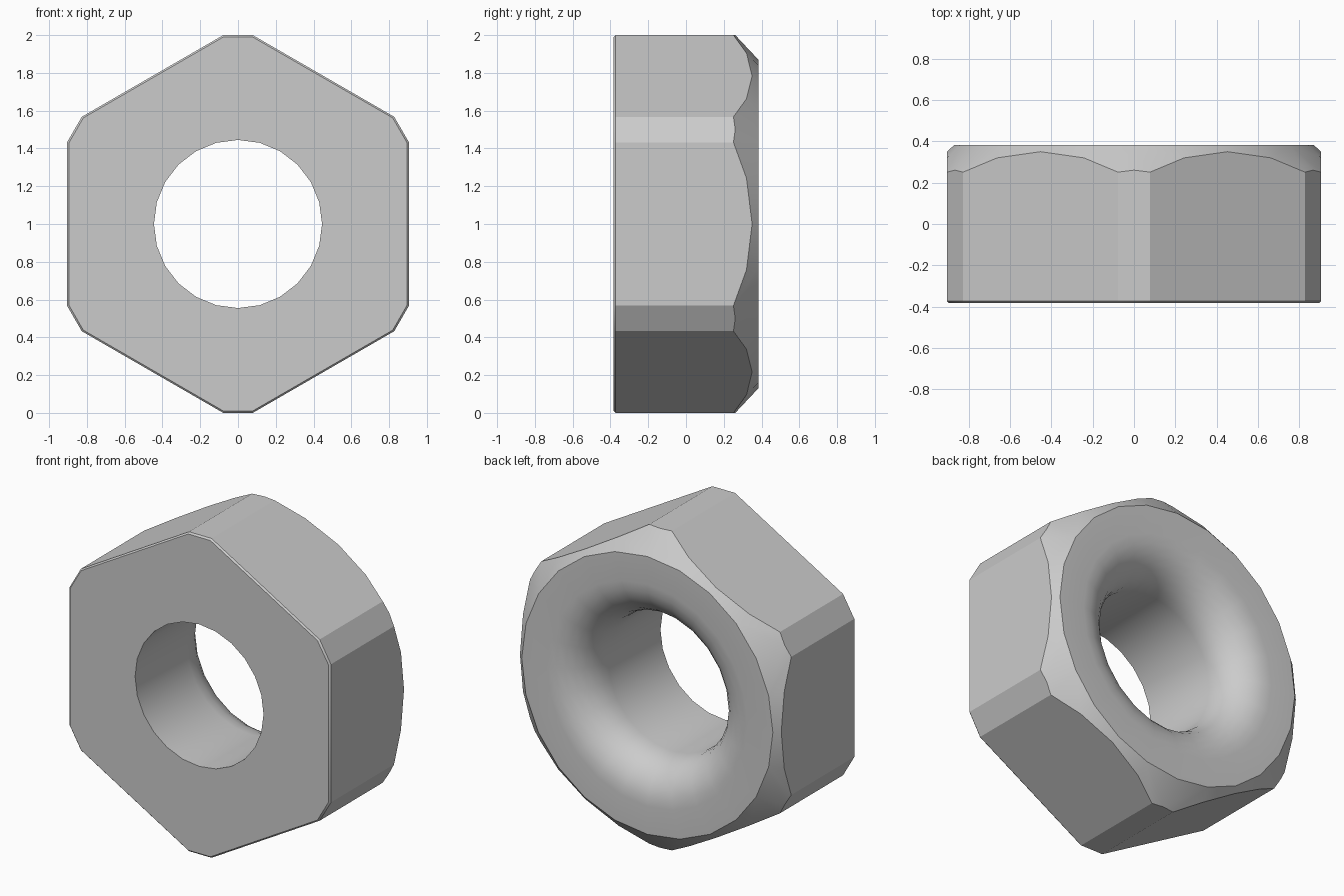
import bpy
import bmesh
import math

if "Cube" in bpy.data.objects:
    bpy.data.objects.remove(bpy.data.objects["Cube"], do_unlink=True)

SIDES = 24           # segments around the bore
HALF = 0.383         # half thickness
BORE = 0.445         # bore radius
FILLET = 0.25        # rounded mouth at the back
RIM = 0.87           # radius of the flat back face

steel = bpy.data.materials.new("plain grey")
steel.use_nodes = True
grey = (0.6, 0.6, 0.6, 1)
steel.diffuse_color = grey
steel.node_tree.nodes["Principled BSDF"].inputs["Base Color"].default_value = grey


def make_object(name, bm):
    bmesh.ops.recalc_face_normals(bm, faces=bm.faces)
    mesh = bpy.data.meshes.new(name)
    bm.to_mesh(mesh)
    bm.free()
    mesh.materials.append(steel)
    obj = bpy.data.objects.new(name, mesh)
    bpy.context.collection.objects.link(obj)
    return obj


def bridge(bm, a, b):
    for i in range(len(a)):
        j = (i + 1) % len(a)
        bm.faces.new((a[i], a[j], b[j], b[i]))


def hex_prism():
    """Hexagon with clipped corners and a thin front edge chamfer."""
    outline = []
    for k in range(6):
        angle = math.radians(90 + 60 * k)
        for side in (-1, 1):
            t = angle + side * math.atan(0.078)
            r = math.hypot(1, 0.078)
            outline.append((r * math.cos(t), r * math.sin(t)))
    bm = bmesh.new()
    rings = [[bm.verts.new((x * s, y, 1 + z * s)) for x, z in outline]
             for y, s in ((-HALF, 0.99), (-HALF + 0.01, 1), (HALF + 0.2, 1))]
    for a, b in zip(rings, rings[1:]):
        bridge(bm, a, b)
    bm.faces.new(rings[0])
    bm.faces.new(rings[-1])
    return make_object("hex_nut", bm)


def turned_ring():
    """Lathed ring: bore, rounded mouth, back face and conical chamfer."""
    profile = [(BORE, -HALF - 0.2)]
    for k in range(8):
        t = math.pi / 2 * k / 7
        profile.append((BORE + FILLET * (1 - math.cos(t)),
                        HALF - FILLET * (1 - math.sin(t))))
    profile += [(RIM, HALF), (1.2, HALF - 0.31), (1.2, -HALF - 0.2)]
    bm = bmesh.new()
    rings = []
    for r, y in profile:
        rings.append([bm.verts.new((r * math.cos(math.tau * i / SIDES), y,
                                    1 + r * math.sin(math.tau * i / SIDES)))
                      for i in range(SIDES)])
    for a, b in zip(rings, rings[1:] + rings[:1]):
        bridge(bm, a, b)
    return make_object("ring_cutter", bm)


# Cut the nut out of the prism with the turned ring
nut = hex_prism()
cutter = turned_ring()
cut = nut.modifiers.new("turned shape", "BOOLEAN")
cut.operation = "INTERSECT"
cut.solver = "EXACT"
cut.object = cutter

bpy.ops.object.select_all(action="DESELECT")
nut.select_set(True)
bpy.context.view_layer.objects.active = nut
bpy.ops.object.modifier_apply(modifier=cut.name)
bpy.data.objects.remove(cutter, do_unlink=True)

# Smooth bore and mouth, crisp flats and chamfers
bpy.ops.object.shade_smooth_by_angle(angle=math.radians(25))
